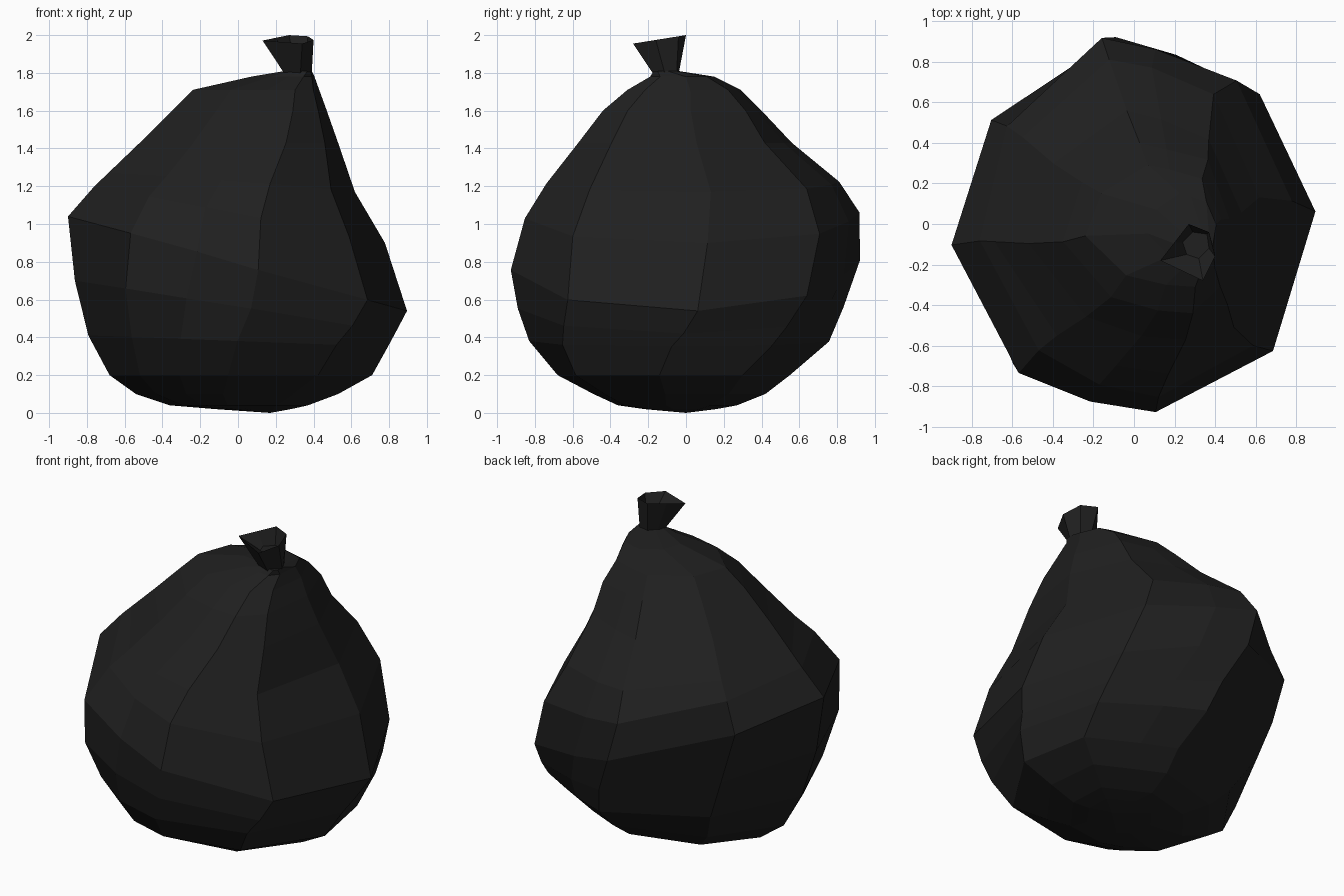
import bpy, bmesh, math

black = bpy.data.materials.new("black plastic")
black.diffuse_color = (0.014, 0.014, 0.014, 1)

# Sack silhouette: z, x min, x max, y min, y max
OUTLINE = [
    (0.02, -0.12, 0.28, -0.22, 0.16), (0.04, -0.36, 0.37, -0.36, 0.27),
    (0.10, -0.54, 0.53, -0.49, 0.42), (0.20, -0.68, 0.71, -0.68, 0.55),
    (0.38, -0.78, 0.81, -0.83, 0.76), (0.55, -0.85, 0.90, -0.89, 0.83),
    (0.77, -0.87, 0.85, -0.93, 0.92), (1.04, -0.90, 0.70, -0.85, 0.93),
    (1.20, -0.76, 0.60, -0.75, 0.84), (1.43, -0.52, 0.53, -0.57, 0.56),
    (1.60, -0.35, 0.47, -0.44, 0.40), (1.71, -0.24, 0.43, -0.31, 0.29),
    (1.78, 0.07, 0.405, -0.19, 0.15), (1.81, 0.25, 0.39, -0.17, -0.04)]

# Plan of the belly, counter-clockwise
PLAN = [(0.90, 0.10), (0.61, 0.68), (0.22, 0.86), (-0.07, 0.93), (-0.69, 0.50),
        (-0.90, -0.15), (-0.58, -0.77), (-0.23, -0.90), (0.12, -0.93), (0.69, -0.64)]

# Lumps: plan column -> (height, scale) pairs
LUMPS = {
    1: [(0.05, 1.1), (0.2, 1.06), (0.5, 1.02), (0.8, 1.04), (1.1, 1.03),
        (1.35, 0.98), (1.58, 1.1), (1.75, 1.05)],
    6: [(0.1, 0.95), (0.45, 0.95), (0.9, 1.03), (1.25, 0.95), (1.6, 0.98)]}

# Ring height and how much it rises towards the left
RINGS = [(0.02, 0), (0.04, 0), (0.10, 0), (0.20, 0), (0.38, 0.03), (0.56, 0.14),
         (0.79, 0.25), (1.05, 0.15), (1.22, 0.05), (1.43, 0), (1.60, 0),
         (1.71, 0), (1.78, 0), (1.81, 0)]


def lookup(table, z):
    z = min(max(z, table[0][0]), table[-1][0])
    for a, b in zip(table, table[1:]):
        if z <= b[0]:
            t = (z - a[0]) / (b[0] - a[0])
            return [p + (q - p) * t for p, q in zip(a[1:], b[1:])]


def unit(values):
    lo, hi = min(values), max(values)
    return [2 * (v - lo) / (hi - lo) - 1 for v in values]


def sack_ring(zc, tilt):
    # the folds below the belly twist clockwise
    a = 0.42 * min(0, zc - 0.76)
    c, s = math.cos(a), math.sin(a)
    us = unit([c * x / 0.9 - s * y / 0.93 for x, y in PLAN])
    vs = unit([s * x / 0.9 + c * y / 0.93 for x, y in PLAN])
    ring = []
    for k, (u, v) in enumerate(zip(us, vs)):
        z = zc - tilt * u
        x0, x1, y0, y1 = lookup(OUTLINE, z)
        # front folds above the belly lean towards the neck
        u += 0.52 * max(0, z - 0.76) * (1 - u * u) * max(0, -v)
        r = lookup(LUMPS[k], z)[0] if k in LUMPS else 1
        ring.append(((x0 + x1) / 2 + r * u * (x1 - x0) / 2,
                     (y0 + y1) / 2 + r * v * (y1 - y0) / 2, z))
    return ring


def loft(name, rings, bottom=None):
    bm = bmesh.new()
    loops = [[bm.verts.new(p) for p in ring] for ring in rings]
    n = len(loops[0])
    for a, b in zip(loops, loops[1:]):
        for i in range(n):
            j = (i + 1) % n
            bm.faces.new((a[i], a[j], b[j], b[i]))
    bm.faces.new(loops[-1])
    if bottom:
        tip = bm.verts.new(bottom)
        for i in range(n):
            bm.faces.new((tip, loops[0][(i + 1) % n], loops[0][i]))
    else:
        bm.faces.new(loops[0][::-1])
    bmesh.ops.recalc_face_normals(bm, faces=bm.faces[:])
    mesh = bpy.data.meshes.new(name)
    bm.to_mesh(mesh)
    bm.free()
    mesh.materials.append(black)
    obj = bpy.data.objects.new(name, mesh)
    bpy.context.collection.objects.link(obj)
    return obj


# Lumpy sack
loft("bag_body", [sack_ring(z, t) for z, t in RINGS], bottom=(0.17, 0.0, 0.0))

# Flared knot with a sunken mouth
LIP = [(0.40, -0.16), (0.37, -0.04), (0.27, 0.0), (0.20, -0.09), (0.13, -0.18), (0.34, -0.28)]
FLOOR = [(0.37, -0.12), (0.36, -0.05), (0.29, -0.04), (0.24, -0.09), (0.26, -0.15), (0.32, -0.17)]
BASE = [(0.39, -0.11), (0.36, -0.05), (0.30, -0.04), (0.26, -0.08), (0.25, -0.14), (0.33, -0.17)]

loft("tied_neck", [
    [(x, y, 1.79) for x, y in BASE],
    [(x, y, 2.0 + 0.16 * y) for x, y in LIP],
    [(x, y, 1.90) for x, y in FLOOR]])
